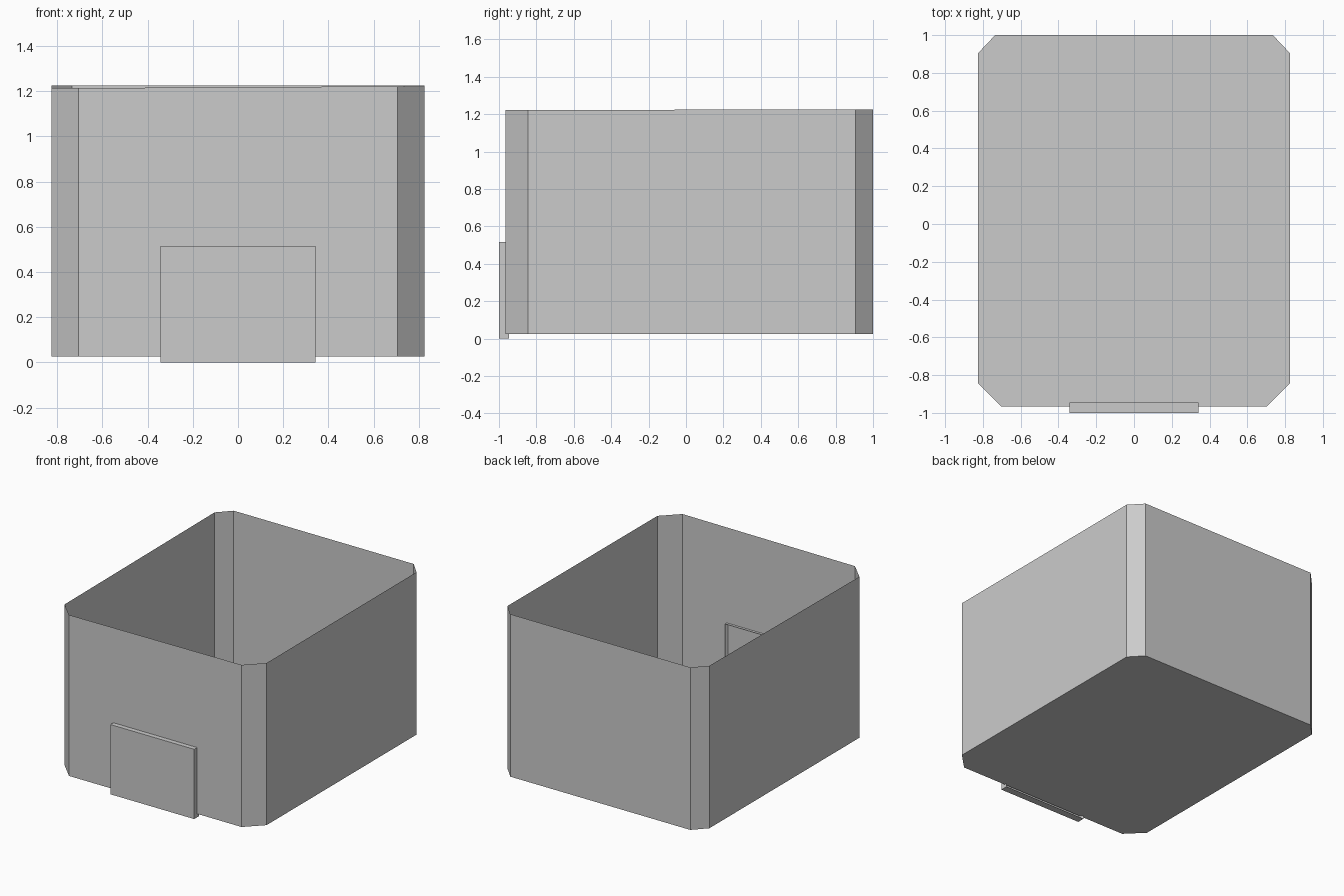
import bpy
import bmesh
from mathutils import Matrix

if "Cube" in bpy.data.objects:
    bpy.data.objects.remove(bpy.data.objects["Cube"], do_unlink=True)

# One plain grey for everything
grey = bpy.data.materials.new("light grey")
grey.use_nodes = True
colour = (0.6, 0.6, 0.6, 1)
grey.diffuse_color = colour
grey.node_tree.nodes["Principled BSDF"].inputs["Base Color"].default_value = colour


def add_object(name, bm):
    bm.normal_update()
    mesh = bpy.data.meshes.new(name)
    bm.to_mesh(mesh)
    bm.free()
    mesh.materials.append(grey)
    obj = bpy.data.objects.new(name, mesh)
    bpy.context.collection.objects.link(obj)
    return obj


# Open tub: chamfered outline, thin walls, closed floor
FLOOR, RIM = 0.025, 1.225
right_half = [(0.705, -0.965), (0.825, -0.845), (0.825, 0.905), (0.735, 1.0)]
outline = right_half + [(-x, y) for x, y in reversed(right_half)]


def rim_height(x, y):
    # The rim dips slightly towards the front, most on the -x side
    if y > 0:
        return RIM
    return RIM - (0.011 if x < 0 else 0.003)


bm = bmesh.new()
bottom = [bm.verts.new((x, y, FLOOR)) for x, y in outline]
top = [bm.verts.new((x, y, rim_height(x, y))) for x, y in outline]
bm.faces.new(list(reversed(bottom)))
for i in range(len(outline)):
    j = (i + 1) % len(outline)
    bm.faces.new((bottom[i], bottom[j], top[j], top[i]))
add_object("tub", bm)

# Front panel: shallow box set through the front wall, hollowed from the back
WIDTH, DEPTH, HEIGHT, FRAME = 0.685, 0.055, 0.515, 0.024
bm = bmesh.new()
bmesh.ops.create_cube(bm, size=1)
bmesh.ops.transform(
    bm, verts=bm.verts,
    matrix=Matrix.Translation((0, DEPTH / 2 - 1, HEIGHT / 2))
    @ Matrix.Diagonal((WIDTH, DEPTH, HEIGHT, 1)))
bm.normal_update()
back = [f for f in bm.faces if f.normal.y > 0.9]
bmesh.ops.inset_region(bm, faces=back, thickness=FRAME)
bmesh.ops.translate(bm, verts=back[0].verts, vec=(0, -0.03, 0))
add_object("front_panel", bm)
